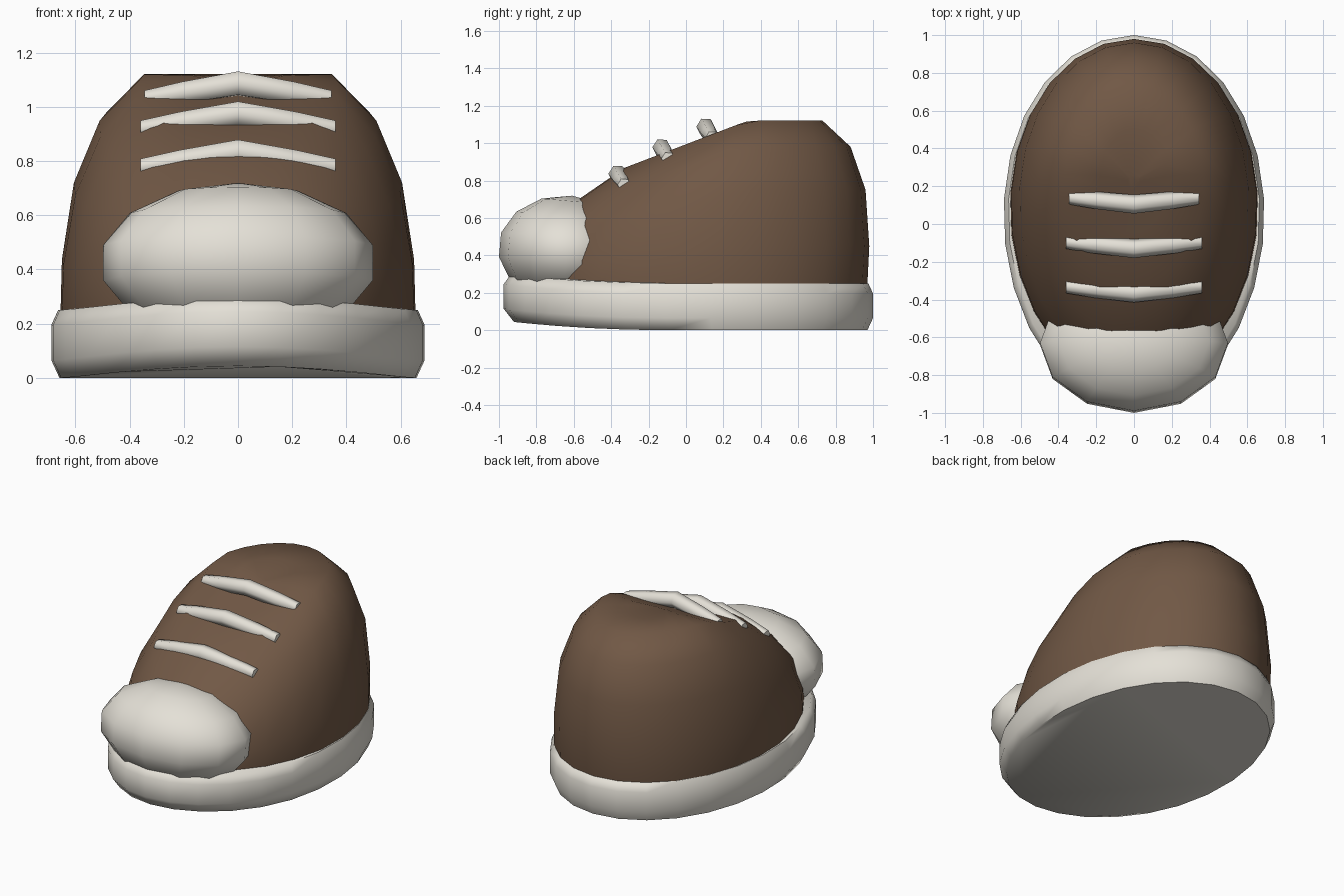
import bpy
import bmesh
from math import sin, cos, pi, radians
from mathutils import Vector

cube = bpy.data.objects.get("Cube")
if cube:
    bpy.data.objects.remove(cube, do_unlink=True)


def material(name, rgb):
    mat = bpy.data.materials.new(name)
    mat.use_nodes = True
    mat.diffuse_color = (*rgb, 1)
    bsdf = mat.node_tree.nodes["Principled BSDF"]
    bsdf.inputs["Base Color"].default_value = (*rgb, 1)
    bsdf.inputs["Roughness"].default_value = 0.8
    return mat


brown = material("brown leather", (0.165, 0.098, 0.06))
cream = material("cream rubber", (0.78, 0.75, 0.68))


def finish(bm, name, mat, angle=60):
    """Turn a bmesh into a smooth shaded object."""
    bmesh.ops.recalc_face_normals(bm, faces=bm.faces)
    mesh = bpy.data.meshes.new(name)
    bm.to_mesh(mesh)
    bm.free()
    mesh.materials.append(mat)
    obj = bpy.data.objects.new(name, mesh)
    bpy.context.collection.objects.link(obj)
    bpy.ops.object.select_all(action="DESELECT")
    obj.select_set(True)
    bpy.context.view_layer.objects.active = obj
    bpy.ops.object.shade_smooth_by_angle(angle=radians(angle))
    return obj


def loft(name, rings, mat, angle=60):
    """Skin a list of closed point rings and cap both ends."""
    bm = bmesh.new()
    loops = [[bm.verts.new(p) for p in ring] for ring in rings]
    n = len(loops[0])
    for a, b in zip(loops, loops[1:]):
        for i in range(n):
            j = (i + 1) % n
            bm.faces.new((a[i], a[j], b[j], b[i]))
    bm.faces.new(loops[0][::-1])
    bm.faces.new(loops[-1])
    return finish(bm, name, mat, angle)


def oval(half_width, front, back, height, shape, sides=26):
    """Egg-shaped ring; shape(y, height) gives the z of each point."""
    ring = []
    for i in range(sides):
        a = pi / 2 + 2 * pi * i / sides
        y = (front + back) / 2 + (back - front) / 2 * sin(a)
        ring.append(Vector((half_width * cos(a) * (1 + 0.04 * y), y, shape(y, height))))
    return ring


# Sole: rounded slab with a slightly lifted toe
def toe_lift(y, height):
    return height + 0.065 * max(0, -y - 0.1) ** 2


sole_rings = [(0.66, -0.92, 0.97, 0), (0.69, -0.975, 1.0, 0.065),
              (0.69, -0.975, 1.0, 0.195), (0.665, -0.94, 0.975, 0.25)]
loft("sole", [oval(*r, toe_lift) for r in sole_rings], cream, 65)


# Upper: full height at the heel, sloping down to the toe
def instep(y, height):
    return 0.25 + height * min(1, 1 - 0.44 * (0.33 - y))


upper_rings = [(0.65, -0.86, 0.96, -0.06), (0.655, -0.86, 0.97, 0),
               (0.65, -0.86, 0.98, 0.2), (0.605, -0.78, 0.96, 0.5),
               (0.51, -0.6, 0.88, 0.73), (0.365, -0.33, 0.73, 0.87),
               (0.18, -0.05, 0.5, 0.868), (0.03, 0.17, 0.27, 0.865)]
loft("upper", [oval(*r, instep) for r in upper_rings], brown, 80)

# Toe cap: squashed ball tipped slightly upward
bm = bmesh.new()
bmesh.ops.create_uvsphere(bm, u_segments=12, v_segments=7, radius=1)
toe_cap = finish(bm, "toe_cap", cream, 80)
toe_cap.scale = (0.51, 0.37, 0.295)
toe_cap.rotation_euler.x = radians(-5)
toe_cap.location = (0, -0.635, 0.425)

# Laces: three six-sided bars bent over the instep
for name, half, y, z in (("lace_top", 0.345, 0.105, 1.086),
                         ("lace_middle", 0.36, -0.13, 0.975),
                         ("lace_bottom", 0.36, -0.365, 0.834)):
    bars = []
    for t, radius in ((-1, 0.036), (-0.6, 0.046), (0, 0.05), (0.6, 0.046), (1, 0.036)):
        centre = Vector((half * t, y + 0.035 * abs(t), z - 0.058 * abs(t)))
        bars.append([centre + Vector((0, radius * cos(k * pi / 3 + 1), radius * sin(k * pi / 3 + 1)))
                     for k in range(6)])
    loft(name, bars, cream, 65)
